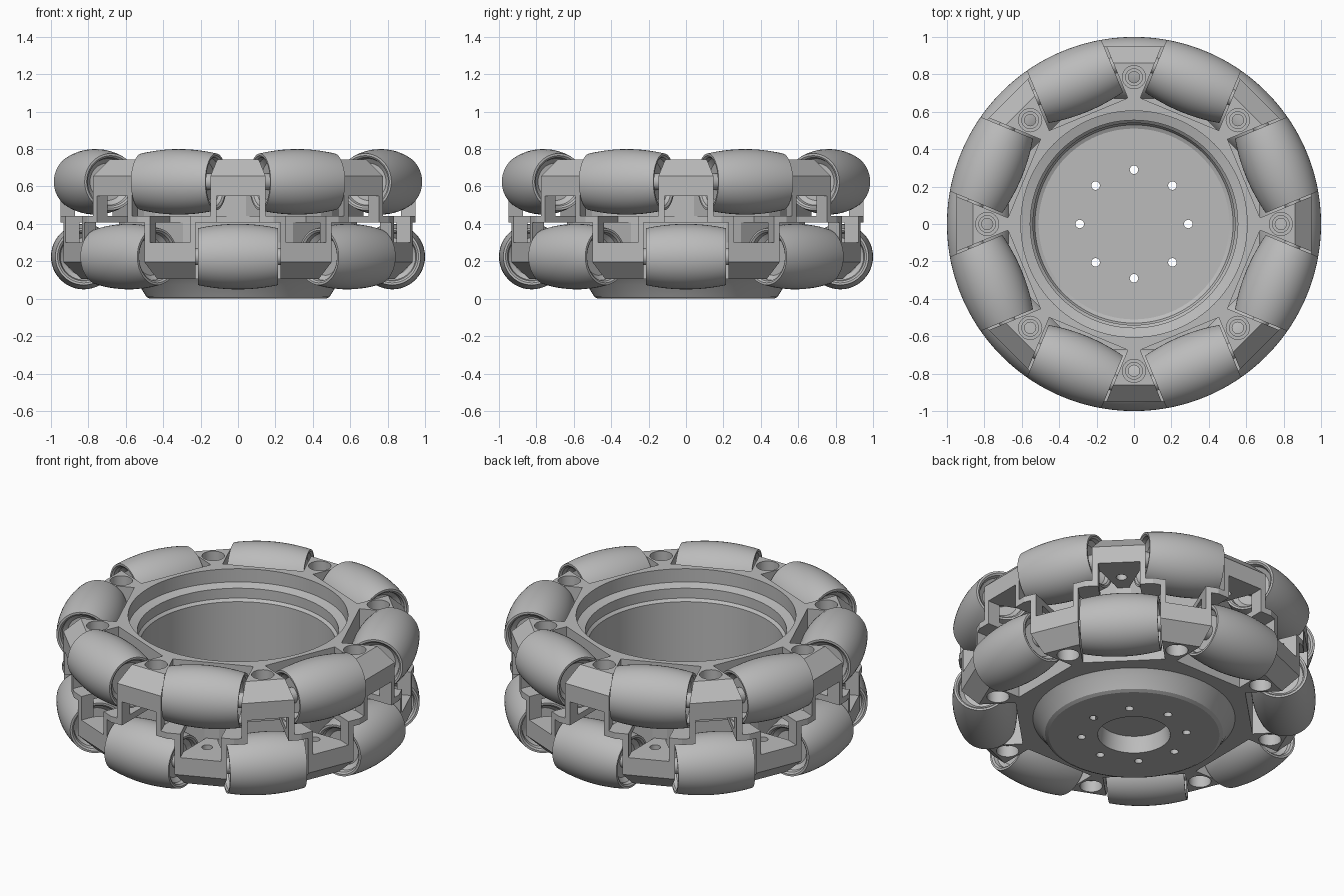
import bpy, bmesh
from math import pi, cos, sin, sqrt, radians
from mathutils import Matrix, Vector

cube = bpy.data.objects.get("Cube")
if cube:
    bpy.data.objects.remove(cube)

grey = bpy.data.materials.new("light grey")
grey.use_nodes = True
grey.diffuse_color = (0.5, 0.5, 0.5, 1)
grey.node_tree.nodes["Principled BSDF"].inputs["Base Color"].default_value = (0.5, 0.5, 0.5, 1)

MID = 0.425          # height of the joint between the two rows
AXLE = 0.2           # roller axle distance above and below the joint
RING = 0.825         # roller axle distance from the wheel centre
HALF = 0.215         # half length of a roller


def lathe(bm, profile, sides, matrix=Matrix(), turn=0.0):
    """Revolve an (r, z) profile about z; points with r = 0 become poles."""
    rings = []
    for r, z in profile:
        if r == 0:
            rings.append([bm.verts.new(matrix @ Vector((0, 0, z)))])
        else:
            rings.append([bm.verts.new(matrix @ Vector((r * cos(turn + 2 * pi * i / sides),
                          r * sin(turn + 2 * pi * i / sides), z))) for i in range(sides)])
    for a, b in zip(rings, rings[1:]):
        for i in range(sides):
            j = (i + 1) % sides
            loop = [a[i % len(a)], a[j % len(a)], b[j % len(b)], b[i % len(b)]]
            bm.faces.new(list(dict.fromkeys(loop)))


def drum(bm, r, z0, z1, sides=24, matrix=Matrix()):
    lathe(bm, [(0, z0), (r, z0), (r, z1), (0, z1)], sides, matrix)


def box(bm, lo, hi, matrix):
    size = [b - a for a, b in zip(lo, hi)]
    centre = [(a + b) / 2 for a, b in zip(lo, hi)]
    bmesh.ops.create_cube(bm, size=1, matrix=matrix @ Matrix.Translation(centre) @ Matrix.Diagonal((*size, 1)))


def finish(name, bm, angle=30):
    bmesh.ops.recalc_face_normals(bm, faces=bm.faces)
    mesh = bpy.data.meshes.new(name)
    bm.to_mesh(mesh)
    bm.free()
    mesh.materials.append(grey)
    ob = bpy.data.objects.new(name, mesh)
    bpy.context.collection.objects.link(ob)
    smooth(ob, angle)
    return ob


def smooth(ob, angle):
    bpy.ops.object.select_all(action='DESELECT')
    bpy.context.view_layer.objects.active = ob
    ob.select_set(True)
    bpy.ops.object.shade_smooth_by_angle(angle=radians(angle))


def combine(target, tool, operation):
    """Apply a boolean, then drop the helper."""
    mod = target.modifiers.new("bool", 'BOOLEAN')
    mod.operation, mod.object, mod.solver = operation, tool, 'EXACT'
    bpy.context.view_layer.objects.active = target
    bpy.ops.object.modifier_apply(modifier=mod.name)
    bpy.data.objects.remove(tool)


def columns(row):
    """Frames of one row: x radial, y tangential, z outward from the joint."""
    for k in range(8):
        turn = Matrix.Rotation(radians(45 * k + (22.5 if row > 0 else 0)), 4, 'Z')
        yield Matrix.Translation((0, 0, MID)) @ turn @ Matrix.Diagonal((1, 1, row, 1))


# Faceted rim with chamfered top and bottom
flat = 1 / cos(pi / 16)
bm = bmesh.new()
lathe(bm, [(0, 0.105), (0.86 * flat, 0.105), (0.95 * flat, 0.195), (0.95 * flat, 0.655),
           (0.86 * flat, 0.745), (0, 0.745)], 16, turn=pi / 16)
body = finish("wheel_body", bm)

# Dished bottom of the hub
bm = bmesh.new()
lathe(bm, [(0, 0), (0.47, 0), (0.49, 0.01), (0.53, 0.075), (0.57, 0.12), (0, 0.12)], 96)
combine(body, finish("dish", bm), 'UNION')

# Stepped bore, underside recess and bolt circle
bm = bmesh.new()
lathe(bm, [(0, 0.13), (0.51, 0.13), (0.53, 0.14), (0.54, 0.16), (0.54, 0.575), (0.555, 0.59),
           (0.555, 0.65), (0.605, 0.665), (0.605, 0.9), (0, 0.9)], 96)
combine(body, finish("bore", bm), 'DIFFERENCE')
bm = bmesh.new()
lathe(bm, [(0, -0.1), (0.2, -0.1), (0.2, 0.005), (0.19, 0.1), (0, 0.1)], 48)
for k in range(8):
    spot = Matrix.Rotation(k * pi / 4, 4, 'Z') @ Matrix.Translation((0.29, 0, 0))
    drum(bm, 0.023, -0.1, 0.3, 16, spot)
combine(body, finish("hub_holes", bm), 'DIFFERENCE')

# Roller bays
bm = bmesh.new()
for row in (1, -1):
    for frame in columns(row):
        box(bm, (0.635, -0.227, 0.018), (1.2, 0.227, 0.6), frame)
combine(body, finish("bays", bm), 'DIFFERENCE')

# Pockets behind the bays, tapering towards the centre
for row in (1, -1):
    bm = bmesh.new()
    for frame in columns(row):
        box(bm, (0.67, -0.115, -0.125), (1.2, 0.115, 0.05), frame)
    combine(body, finish("pockets", bm), 'DIFFERENCE')

# Counterbored screw holes between the rollers
bm = bmesh.new()
for row in (1, -1):
    for frame in columns(-row):
        spot = frame @ Matrix.Diagonal((1, 1, -1, 1)) @ Matrix.Translation((0.785, 0, 0))
        lathe(bm, [(0, 0.09), (0.03, 0.09), (0.03, 0.23), (0.045, 0.23), (0.045, 0.25),
                   (0.062, 0.25), (0.062, 0.5), (0, 0.5)], 24, spot)
combine(body, finish("screw_holes", bm), 'DIFFERENCE')
smooth(body, 20)

# Barrel rollers with recessed ends, following the wheel's outer circle
steps = [HALF * (i / 8 - 1) for i in range(17)]
barrel = [(sqrt(1 - t * t) - RING, t) for t in steps]
end = [(0, 0.165), (0.1, 0.165), (0.125, 0.185), (0.13, HALF - 0.008), (0.14, HALF)]
profile = [(r, -z) for r, z in end] + barrel + end[::-1]
for row, label in ((1, "upper"), (-1, "lower")):
    for k, frame in enumerate(columns(row)):
        place = frame @ Matrix.Translation((RING, 0, AXLE)) @ Matrix.Rotation(pi / 2, 4, 'X')
        bm = bmesh.new()
        lathe(bm, profile, 48, place)
        finish(f"{label}_roller_{k + 1}", bm)
        bm = bmesh.new()
        drum(bm, 0.045, -0.235, 0.235, 24, place)
        finish(f"{label}_axle_{k + 1}", bm)
